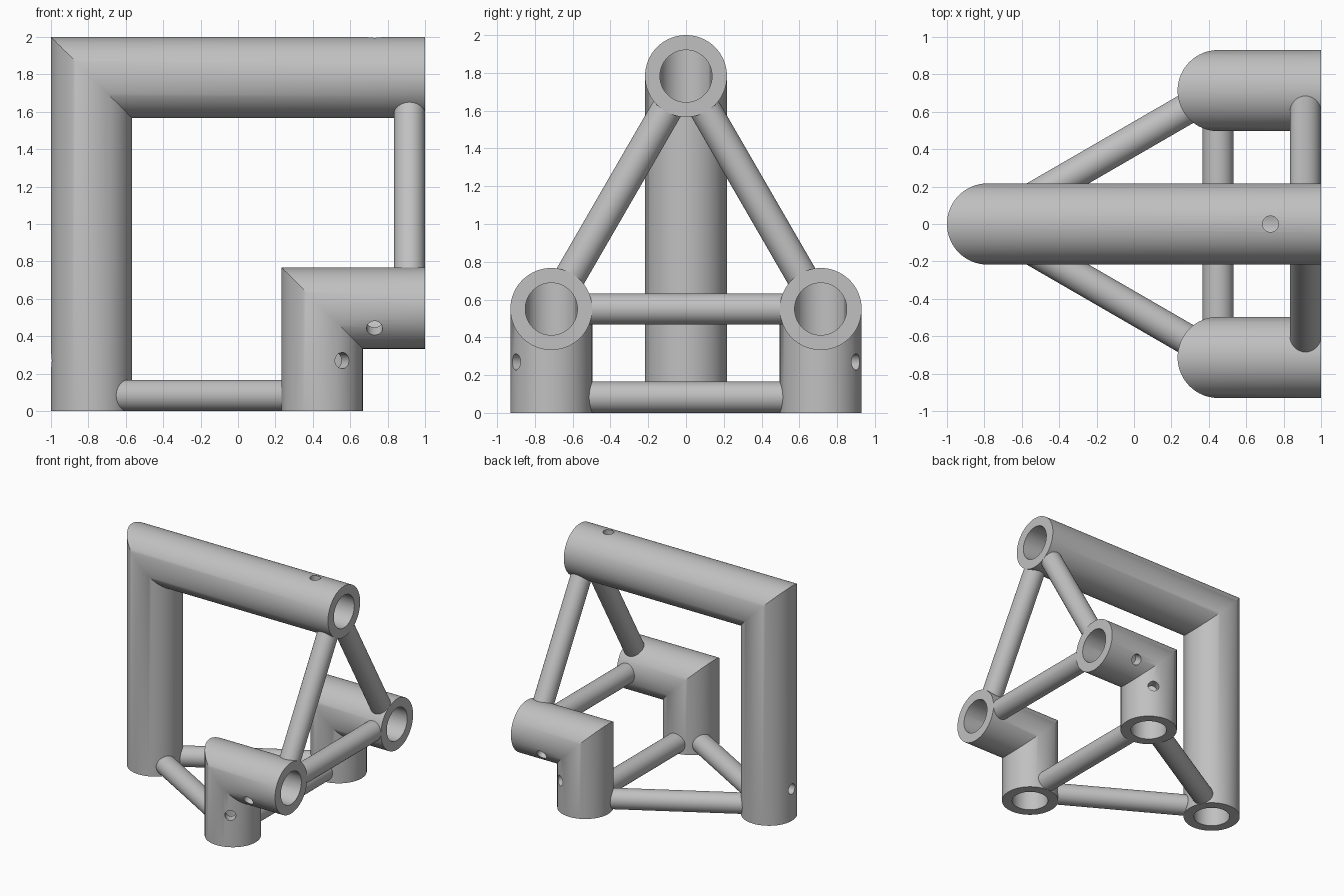
import bpy, bmesh, math
from mathutils import Vector

if "Cube" in bpy.data.objects:
    bpy.data.objects.remove(bpy.data.objects["Cube"], do_unlink=True)

OUTER, BORE, STRUT, HOLE = 0.217, 0.138, 0.083, 0.043
SEGS = 64
END_X = 1.0
HOLE_INSET = 0.27

grey = bpy.data.materials.new("plain grey")
grey.use_nodes = True
colour = (0.53, 0.53, 0.53, 1)
grey.diffuse_color = colour
grey.node_tree.nodes["Principled BSDF"].inputs["Base Color"].default_value = colour


def activate(obj):
    bpy.ops.object.select_all(action='DESELECT')
    obj.select_set(True)
    bpy.context.view_layer.objects.active = obj


def smooth(obj):
    activate(obj)
    bpy.ops.object.shade_smooth_by_angle(angle=math.radians(30))


def rod(name, start, end, radius, segs):
    axis = end - start
    bpy.ops.mesh.primitive_cylinder_add(
        vertices=segs, radius=radius, depth=axis.length, location=(start + end) / 2,
        rotation=axis.to_track_quat('Z', 'Y').to_euler())
    obj = bpy.context.object
    obj.name = name
    obj.data.materials.append(grey)
    return obj


def elbow_pipe(name, x, y, z):
    """Hollow mitred pipe: up from the floor at (x, y), then along +x at height z."""
    bm = bmesh.new()
    walls = []
    for r in (OUTER, BORE):
        rings = [[], [], []]
        for i in range(SEGS):
            a = math.tau * i / SEGS
            dx, dy = r * math.cos(a), r * math.sin(a)
            for ring, co in zip(rings, ((x + dx, y + dy, 0),
                                        (x + dx, y + dy, z - dx),
                                        (END_X, y + dy, z - dx))):
                ring.append(bm.verts.new(co))
        walls.append(rings)
    outer, inner = walls
    strips = [(outer[0], outer[1]), (outer[1], outer[2]), (outer[2], inner[2]),
              (inner[2], inner[1]), (inner[1], inner[0]), (inner[0], outer[0])]
    for a, b in strips:
        for i in range(SEGS):
            j = (i + 1) % SEGS
            bm.faces.new((a[i], a[j], b[j], b[i]))
    bmesh.ops.recalc_face_normals(bm, faces=bm.faces)
    mesh = bpy.data.meshes.new(name)
    bm.to_mesh(mesh)
    bm.free()
    obj = bpy.data.objects.new(name, mesh)
    bpy.context.collection.objects.link(obj)
    mesh.materials.append(grey)
    return obj


def drill(pipe, centre, direction):
    """Cut a screw hole through one wall of the pipe."""
    d = direction.normalized()
    cutter = rod("hole_cutter", centre + d * 0.08, centre + d * 0.3, HOLE, 32)
    cutter.hide_render = True
    activate(pipe)
    mod = pipe.modifiers.new("screw_hole", 'BOOLEAN')
    mod.operation, mod.solver, mod.object = 'DIFFERENCE', 'EXACT', cutter
    bpy.ops.object.modifier_apply(modifier=mod.name)
    bpy.data.objects.remove(cutter, do_unlink=True)


# Three pipes whose ends form equilateral triangles on the floor and at the side
pipes = {"tall_pipe": (-0.783, 0, 1.783),
         "front_pipe": (0.45, -0.713, 0.55),
         "back_pipe": (0.45, 0.713, 0.55)}
floor = [Vector((x, y, 0)) for x, y, z in pipes.values()]
side = [Vector((END_X, y, z)) for x, y, z in pipes.values()]
floor_mid = sum(floor, Vector()) / 3
side_mid = sum(side, Vector()) / 3

for (name, pos), low, far in zip(pipes.items(), floor, side):
    pipe = elbow_pipe(name, *pos)
    drill(pipe, low + Vector((0, 0, HOLE_INSET)), low - floor_mid)
    drill(pipe, far - Vector((HOLE_INSET, 0, 0)), far - side_mid)
    smooth(pipe)

# Struts joining neighbouring pipes, stopping inside the pipe walls
for label, corners, shift in (("floor_strut", floor, Vector((0, 0, STRUT))),
                              ("side_strut", side, Vector((-STRUT, 0, 0)))):
    for i in range(3):
        a, b = corners[i] + shift, corners[(i + 1) % 3] + shift
        inset = (b - a).normalized() * 0.18
        smooth(rod(f"{label}_{i + 1}", a + inset, b - inset, STRUT, 48))
